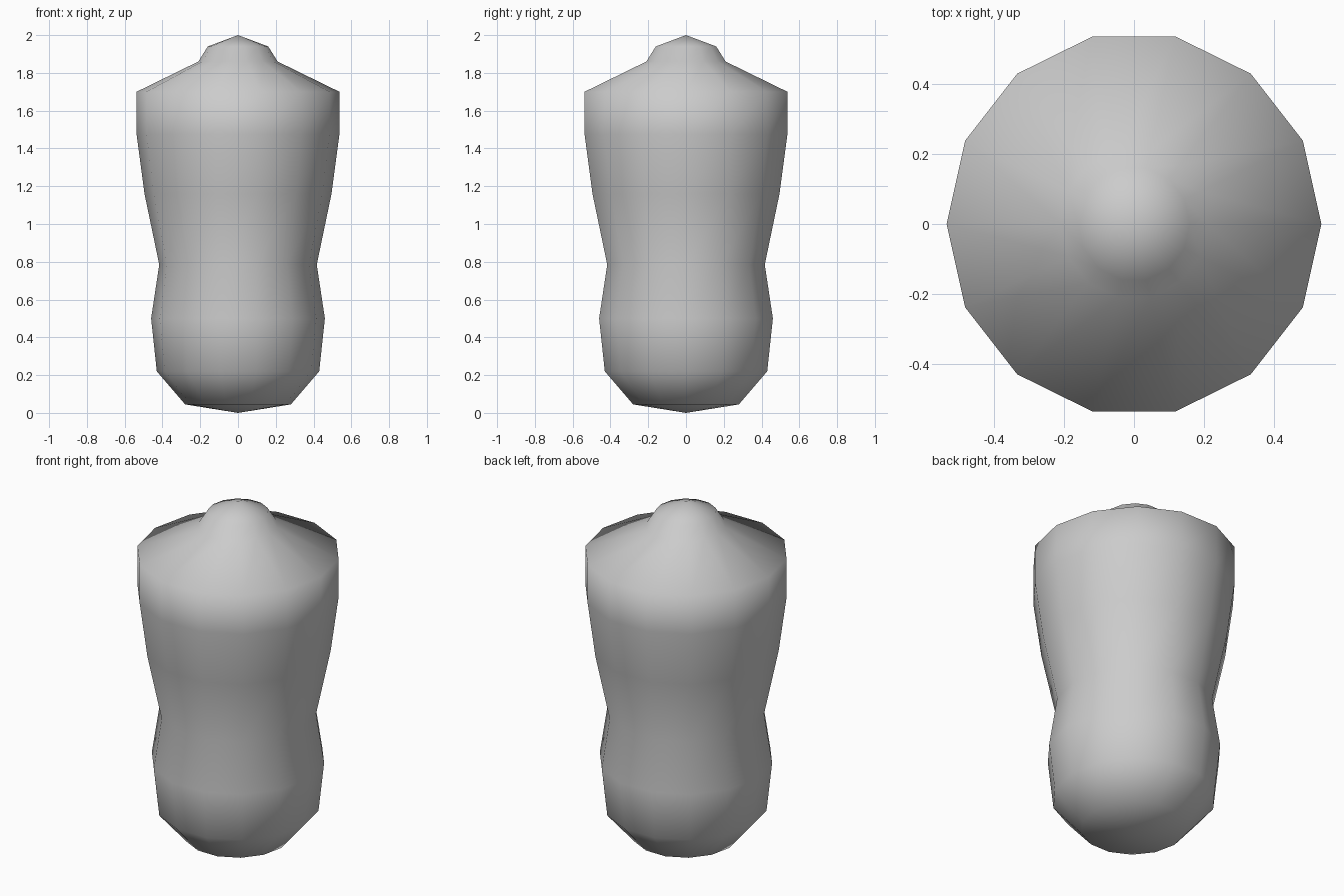
import bpy, bmesh
from math import cos, sin, pi

if "Cube" in bpy.data.objects:
    bpy.data.objects.remove(bpy.data.objects["Cube"])

SIDES = 14
# Body outline: radius, height from bottom to top
PROFILE = [(0.28, 0.045), (0.43, 0.22), (0.46, 0.50), (0.417, 0.785),
           (0.495, 1.16), (0.537, 1.475), (0.537, 1.70), (0.21, 1.86), (0.16, 1.94)]
Y_SCALE = 1 / cos(pi / SIDES)  # equal width across flats and corners

bm = bmesh.new()
rings = []
for r, z in PROFILE:
    rings.append([bm.verts.new((r * cos(2 * pi * i / SIDES),
                                r * sin(2 * pi * i / SIDES) * Y_SCALE, z))
                  for i in range(SIDES)])
bottom = bm.verts.new((0, 0, 0))
top = bm.verts.new((0, 0, 2))

# Side bands and the two pole caps
for i in range(SIDES):
    j = (i + 1) % SIDES
    for a, b in zip(rings, rings[1:]):
        bm.faces.new((a[i], a[j], b[j], b[i]))
    bm.faces.new((bottom, rings[0][j], rings[0][i]))
    bm.faces.new((top, rings[-1][i], rings[-1][j]))

for f in bm.faces:
    f.smooth = True
bmesh.ops.recalc_face_normals(bm, faces=bm.faces[:])
mesh = bpy.data.meshes.new("body")
bm.to_mesh(mesh)
bm.free()
body = bpy.data.objects.new("body", mesh)
bpy.context.collection.objects.link(body)
